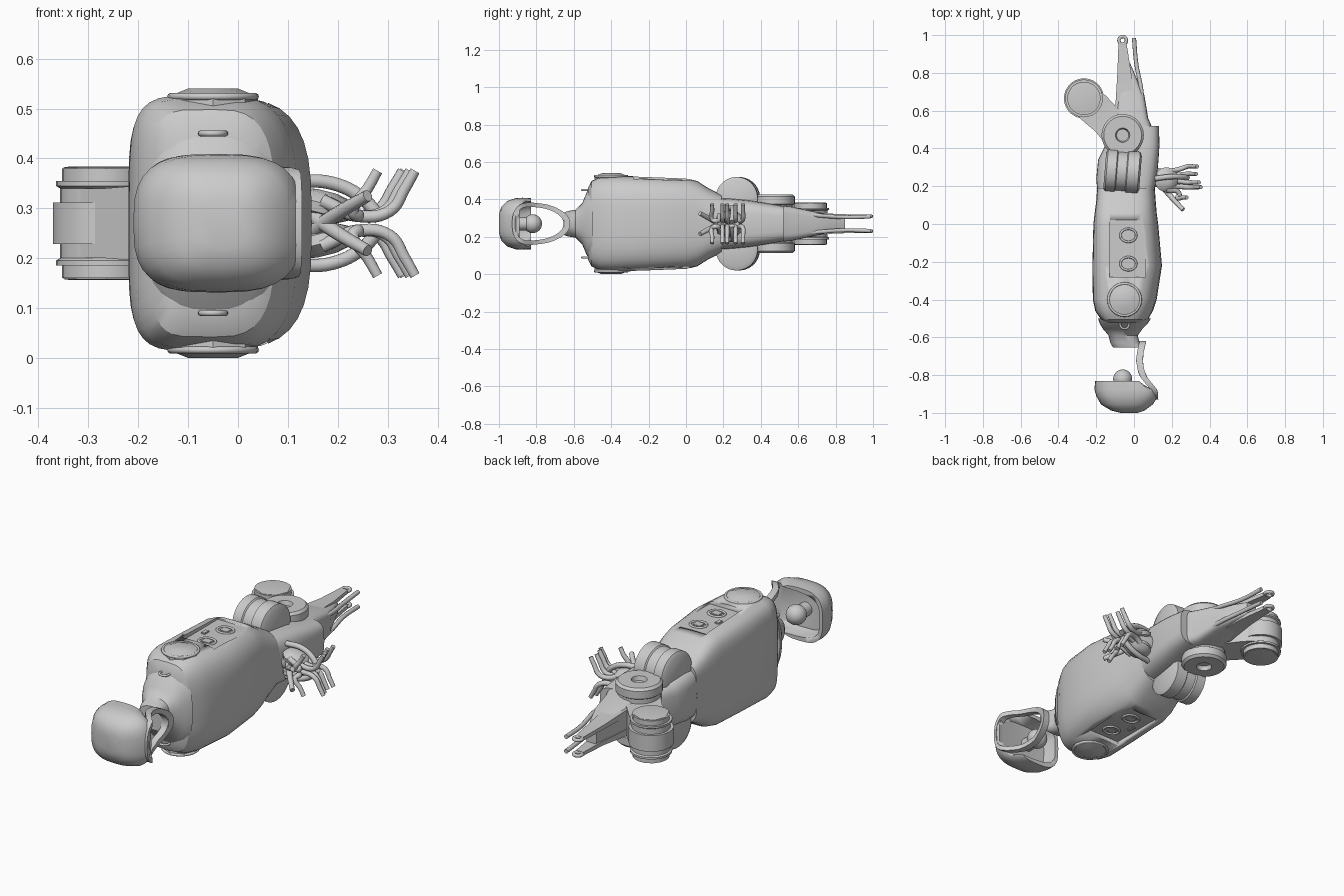
import bpy, bmesh, math
from mathutils import Vector

cube = bpy.data.objects.get("Cube")
if cube:
    bpy.data.objects.remove(cube)

MID = 0.27  # height of the symmetry plane

grey = bpy.data.materials.new("light grey")
grey.use_nodes = True
grey.diffuse_color = (0.6, 0.6, 0.6, 1)
grey.node_tree.nodes["Principled BSDF"].inputs["Base Color"].default_value = (0.6, 0.6, 0.6, 1)


def finish(name, bm, angle=35):
    bmesh.ops.recalc_face_normals(bm, faces=bm.faces)
    mesh = bpy.data.meshes.new(name)
    bm.to_mesh(mesh)
    bm.free()
    obj = bpy.data.objects.new(name, mesh)
    bpy.context.collection.objects.link(obj)
    mesh.materials.append(grey)
    bpy.ops.object.select_all(action='DESELECT')
    obj.select_set(True)
    bpy.context.view_layer.objects.active = obj
    bpy.ops.object.shade_smooth_by_angle(angle=math.radians(angle))
    return obj


def skin(bm, rings, closed=False):
    rows = [[bm.verts.new(p) for p in ring] for ring in rings]
    pairs = list(zip(rows, rows[1:])) + ([(rows[-1], rows[0])] if closed else [])
    for a, b in pairs:
        for i in range(len(a)):
            j = (i + 1) % len(a)
            bm.faces.new((a[i], a[j], b[j], b[i]))
    if not closed:
        bm.faces.new(rows[0])
        bm.faces.new(rows[-1])


def loft(name, sections, left=3.0, right=3.0, count=32, angle=35):
    """Sections along y: (y, x min, x max, half height), rounded-box outline."""
    rings = []
    for y, x0, x1, h in sections:
        ring = []
        for i in range(count):
            t = math.tau * i / count
            c, s = math.cos(t), math.sin(t)
            e = 2 / (right if c > 0 else left)
            ring.append(((x0 + x1) / 2 + (x1 - x0) / 2 * math.copysign(abs(c) ** e, c), y,
                         MID + h * math.copysign(abs(s) ** e, s)))
        rings.append(ring)
    bm = bmesh.new()
    skin(bm, rings)
    return finish(name, bm, angle)


def turned(name, centre, axis, profile, sides=32):
    """Solid of revolution; profile is (offset along axis, radius)."""
    rot = Vector((0, 0, 1)).rotation_difference(Vector(axis))
    rings = [[Vector(centre) + rot @ Vector((r * math.cos(math.tau * i / sides),
              r * math.sin(math.tau * i / sides), d)) for i in range(sides)] for d, r in profile]
    bm = bmesh.new()
    skin(bm, rings)
    return finish(name, bm)


def box(name, centre, size, bevel=0.0):
    bm = bmesh.new()
    bmesh.ops.create_cube(bm, size=1)
    for v in bm.verts:
        v.co = Vector(centre) + v.co * Vector(size)
    if bevel:
        bmesh.ops.bevel(bm, geom=bm.edges[:], offset=bevel, segments=2, affect='EDGES')
    return finish(name, bm)


def tube(name, points, radius, cyclic=False, taper=1.0):
    curve = bpy.data.curves.new(name, 'CURVE')
    curve.dimensions = '3D'
    curve.bevel_depth = radius
    curve.bevel_resolution = 3
    curve.resolution_u = 6
    curve.use_fill_caps = True
    spline = curve.splines.new('BEZIER')
    spline.bezier_points.add(len(points) - 1)
    spline.use_cyclic_u = cyclic
    for k, (bp, p) in enumerate(zip(spline.bezier_points, points)):
        bp.co = p
        bp.handle_left_type = bp.handle_right_type = 'AUTO'
        bp.radius = 1 + (taper - 1) * k / (len(points) - 1)
    curve.materials.append(grey)
    obj = bpy.data.objects.new(name, curve)
    bpy.context.collection.objects.link(obj)


def ring_tube(name, centre, rx, ry, radius):
    x, y, z = centre
    tube(name, [(x + rx, y, z), (x, y + ry, z), (x - rx, y, z), (x, y - ry, z)], radius, True)


def cut(target, cutter):
    cutter.hide_render = True
    cutter.hide_set(True)
    mod = target.modifiers.new("cut", 'BOOLEAN')
    mod.operation = 'DIFFERENCE'
    mod.solver = 'EXACT'
    mod.object = cutter


# Head shell, hollow at the back, with a round lens inside
head = loft("head_shell", [(-1, -0.07, 0.02, .05), (-.988, -.12, .055, .09), (-.955, -.175, .1, .122),
            (-.91, -.2, .128, .137), (-.875, -.21, .125, .139), (-.83, -.205, .065, .137)], 3, 3)
cut(head, loft("head_recess", [(-.9, -.17, .09, .1), (-.85, -.185, .3, .118), (-.7, -.185, .3, .118)], 4, 4))
turned("lens", (-.06, -.91, MID), (0, 1, 0),
       [(0, .035), (.07, .035)] + [(.09 + .05 * math.sin(a / 10), .05 * math.cos(a / 10)) for a in range(-7, 16)], 24)

# Open side frame that joins the head to the neck


def frame_x(y):
    stops = [(-.95, .115), (-.88, .11), (-.8, .045), (-.72, .03), (-.66, .04), (-.6, .055)]
    for (a, p), (b, q) in zip(stops, stops[1:]):
        if y <= b:
            return p + (q - p) * (y - a) / (b - a)
    return stops[-1][1]


def frame_loop(centre, ry, hz, shift):
    loop = []
    for i in range(40):
        t = math.tau * i / 40
        c, s = math.cos(t), math.sin(t)
        y = centre + ry * math.copysign(abs(c) ** .8, c)
        loop.append((frame_x(y) + shift, y, MID + (hz - .3 * hz * c) * math.copysign(abs(s) ** .8, s)))
    return loop


bm = bmesh.new()
skin(bm, [frame_loop(-.775, .155, .108, .015), frame_loop(-.775, .155, .108, -.02),
          frame_loop(-.785, .13, .086, -.02), frame_loop(-.785, .13, .086, .015)], True)
finish("head_frame", bm)

# Neck flaring into the shoulders
loft("neck", [(-.655, -.11, .06, .06), (-.63, -.125, .03, .068), (-.59, -.135, .02, .075),
              (-.555, -.165, .045, .11), (-.53, -.18, .07, .17), (-.5, -.19, .09, .195)], 2.6, 2.6)

# Torso
torso = loft("torso", [(-.525, -.14, .04, .19), (-.505, -.175, .075, .228), (-.46, -.205, .1, .25),
             (-.4, -.218, .12, .257), (-.22, -.22, .148, .252), (0, -.215, .128, .243),
             (.06, -.208, .12, .228), (.12, -.2, .115, .19), (.19, -.195, .11, .155)], 5, 3.2, 36, 28)

# Details repeated on the upper and lower faces
for s, side in ((1, "upper"), (-1, "lower")):
    def at(h, s=s):
        return MID + s * h
    cut(torso, box(side + "_panel_recess", (-.035, -.13, at(.265)), (.19, .3, .07)))
    turned(side + "_shoulder_disc", (-.05, -.4, at(.2)), (0, 0, s), [(0, .09), (.057, .09), (.06, .075), (.07, .05)], 8)
    ring_tube(side + "_disc_rim", (-.05, -.4, at(.254)), .085, .085, .007)
    for y in (-.06, -.21):
        box(side + "_button", (-.03, y, at(.229)), (.05, .045, .012), .003)
        ring_tube(side + "_button_rim", (-.03, y, at(.231)), .042, .035, .006)
    box(side + "_latch", (-.095, -.135, at(.229)), (.025, .04, .014), .003)
    ring_tube(side + "_neck_ring", (-.05, -.53, at(.18)), .024, .025, .006)

    # Hip drum, capped on both ends
    turned(side + "_hip_drum", (-.155, .285, at(.138)), (1, -.08, 0),
           [(0, .095), (.01, .112), (.06, .112), (.065, .105), (.115, .105), (.12, .112), (.18, .112), (.19, .09)])
    # Knee disc with a hollow hub
    turned(side + "_knee_disc", (-.06, .47, MID), (0, 0, s),
           [(0, .105), (.1, .105), (.105, .112), (.145, .112), (.157, .1), (.157, .038), (.135, .032)])

    # Forked tail tip with eyelets
    bm = bmesh.new()
    skin(bm, [[(x0, y, at(z0)), (x1, y, at(z0)), (x1, y, at(z1)), (x0, y, at(z1))]
              for y, x0, x1, z0, z1 in ((.6, -.1, .01, .035, .07), (.8, -.088, -.015, .03, .052), (.96, -.082, -.04, .03, .048))])
    finish(side + "_tail_prong", bm)
    ring_tube(side + "_tail_eyelet", (-.06, .972, at(.04)), .02, .02, .009)
    tube(side + "_tail_rod", [(.045, .55, at(.06)), (.04, .7, at(.045)), (.012, .85, at(.035)), (0, .985, at(.038))], .011)

    # Hand with curved fingers
    palm = turned(side + "_palm", (.17, .235, at(.035)), (.25, 0, s),
                  [(-.03, .03), (-.015, .06), (.005, .065), (.025, .045), (.03, .02)], 20)
    for y0, y1, reach in ((.18, .14, .29), (.2, .195, .365), (.23, .22, .355), (.255, .265, .34), (.275, .305, .345)):
        mid = (y0 + y1) / 2
        tube(side + "_finger", [(.17, y0, at(.045)), (.24, mid, at(.015)), (reach - .06, y1, at(.025)),
                                (reach - .03, y1, at(.07)), (reach - .01, y1, at(.105))], .014, taper=.75)
    tube(side + "_thumb", [(.15, .2, at(-.015)), (.2, .14, at(.02)), (.26, .075, at(.055))], .016, taper=.75)

    # Curved cuff plate around each palm
    tube(side + "_cuff", [(.11, .24, at(.085)), (.19, .25, at(.08)), (.25, .25, at(.05)), (.285, .245, at(.01))], .014)

# Waist, hip block and wrist
loft("waist", [(.14, -.19, .1, .14), (.24, -.2, .12, .135), (.34, -.19, .13, .125),
               (.42, -.15, .135, .112), (.52, -.11, .132, .095)], 4, 4)
tube("wrist", [(.06, .25, MID), (.13, .245, MID), (.19, .235, MID)], .05)

# Tapering tail
loft("tail", [(.48, -.105, .11, .1), (.56, -.1, .075, .092), (.68, -.092, .055, .066),
              (.78, -.085, .01, .045), (.85, -.08, -.02, .035)], 5, 5, 24)

# Side drum with stacked bands, and the arm that carries it
turned("side_drum", (-.265, .665, MID), (0, 0, 1),
       [(-.11, .08), (-.11, .088), (-.085, .088), (-.085, .1), (-.075, .1), (-.07, .092), (-.042, .092), (-.042, .106),
        (.042, .106), (.042, .092), (.07, .092), (.075, .1), (.085, .1), (.085, .088), (.11, .088), (.11, .08)], 28)
for s in (1, -1):
    turned("drum_cap", (-.265, .665, MID + s * .1), (0, 0, s), [(0, .085), (.012, .085), (.014, .07)], 8)
bm = bmesh.new()
along = Vector((-.2, .19, 0)).normalized()
across = Vector((along.y, -along.x, 0))
start = Vector((-.06, .47, MID))
skin(bm, [[start + along * d + across * a * w + Vector((0, 0, b * h)) for a, b in ((-1, -1), (1, -1), (1, 1), (-1, 1))]
          for d, w, h in ((0, .1, .085), (.12, .085, .075), (.2, .09, .07), (.28, .09, .07))])
finish("drum_arm", bm)
